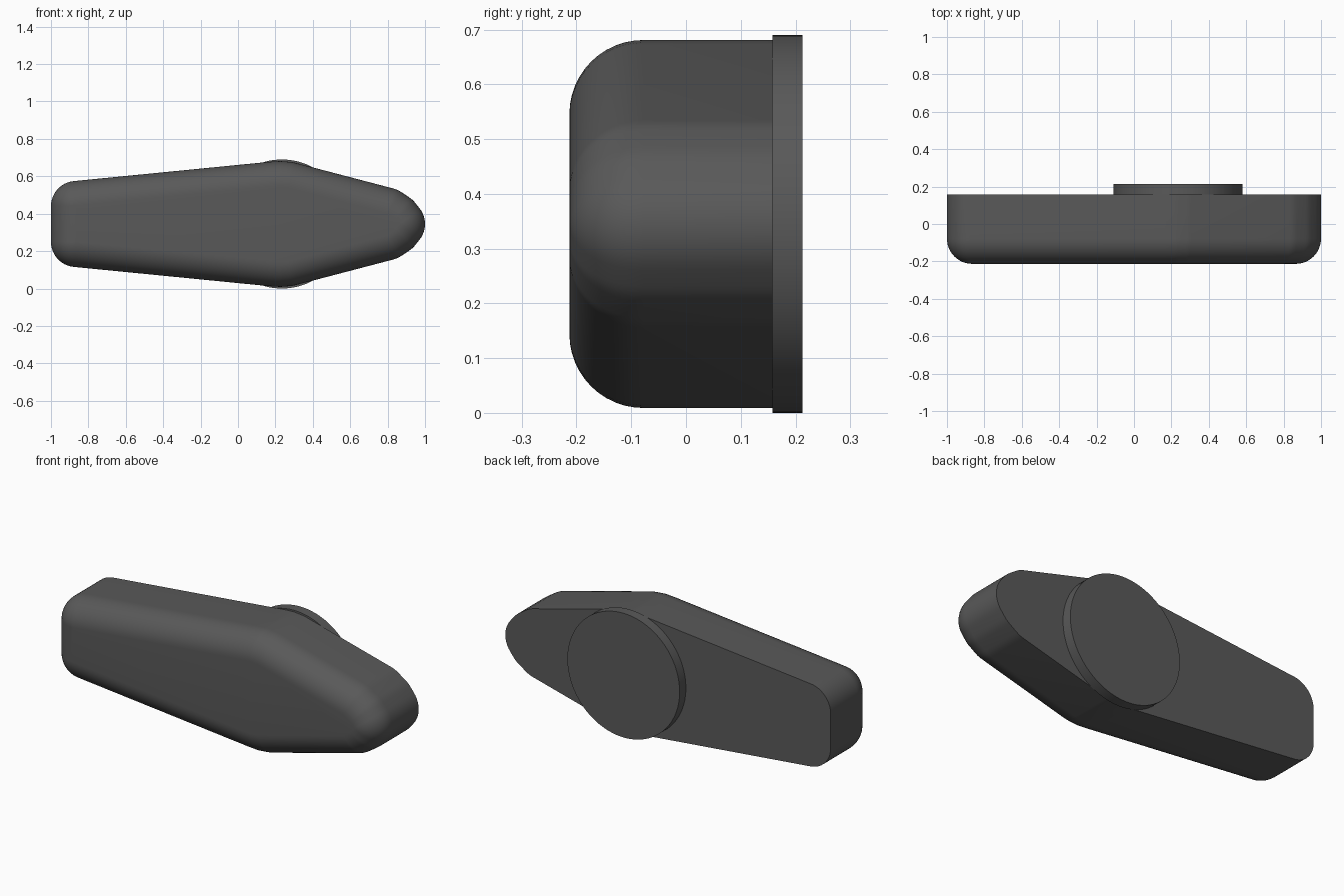
import bpy, bmesh
from math import atan2, cos, sin, pi

if "Cube" in bpy.data.objects:
    bpy.data.objects.remove(bpy.data.objects["Cube"])

R = 0.135            # edge rounding radius
MID = 0.345          # height of the symmetry axis
FRONT, BACK, DISC_BACK = -0.213, 0.158, 0.213

dark = bpy.data.materials.new("dark_grey")
dark.diffuse_color = (0.1, 0.1, 0.1, 1)
dark.use_nodes = True
dark.node_tree.nodes["Principled BSDF"].inputs["Base Color"].default_value = dark.diffuse_color


def finish(ob):
    ob.data.materials.append(dark)
    bpy.ops.object.select_all(action='DESELECT')
    ob.select_set(True)
    bpy.context.view_layer.objects.active = ob
    bpy.ops.object.shade_smooth_by_angle(angle=0.6)


# Core outline of the lever (upper half, tail to tip), mirrored about the axis
half = [(-0.865, 0.095), (0.18, 0.198), (0.225, 0.201), (0.27, 0.197),
        (0.797, 0.059), (0.842, 0.029)]
core = half + [(0.865, 0)] + [(x, -z) for x, z in reversed(half)]

# Round the core: each corner becomes a fan of outward normals (clockwise)
fan = []
n = len(core)
for i, (x, z) in enumerate(core):
    px, pz = core[i - 1]
    qx, qz = core[(i + 1) % n]
    a0 = atan2(z - pz, x - px) + pi / 2
    a1 = atan2(qz - z, qx - x) + pi / 2
    turn = (a1 - a0 + pi) % (2 * pi) - pi
    steps = max(2, round(abs(turn) / 0.12))
    for k in range(steps + 1):
        a = a0 + turn * k / steps
        fan.append((x, z, cos(a), sin(a)))

# Lever body: straight walls, then a quarter-round towards the front face
levels = [(BACK, R)] + [(FRONT + R - R * sin(t * pi / 24), R * cos(t * pi / 24))
                        for t in range(13)]
bm = bmesh.new()
rings = [[bm.verts.new((x + s * c, y, MID + z + s * d)) for x, z, c, d in fan]
         for y, s in levels]
m = len(fan)
for a, b in zip(rings, rings[1:]):
    for i in range(m):
        j = (i + 1) % m
        bm.faces.new((a[i], a[j], b[j], b[i]))
bm.faces.new(rings[0])
bm.faces.new(rings[-1])
bmesh.ops.remove_doubles(bm, verts=bm.verts, dist=0.0005)
bmesh.ops.recalc_face_normals(bm, faces=bm.faces)
mesh = bpy.data.meshes.new("lever_body")
bm.to_mesh(mesh)
bm.free()
body = bpy.data.objects.new("lever_body", mesh)
bpy.context.collection.objects.link(body)
finish(body)

# Round mounting disc on the back
bpy.ops.mesh.primitive_cylinder_add(vertices=96, radius=MID,
                                    depth=DISC_BACK - BACK,
                                    location=(0.235, (BACK + DISC_BACK) / 2, MID),
                                    rotation=(pi / 2, 0, 0))
disc = bpy.context.object
disc.name = "mounting_disc"
finish(disc)
